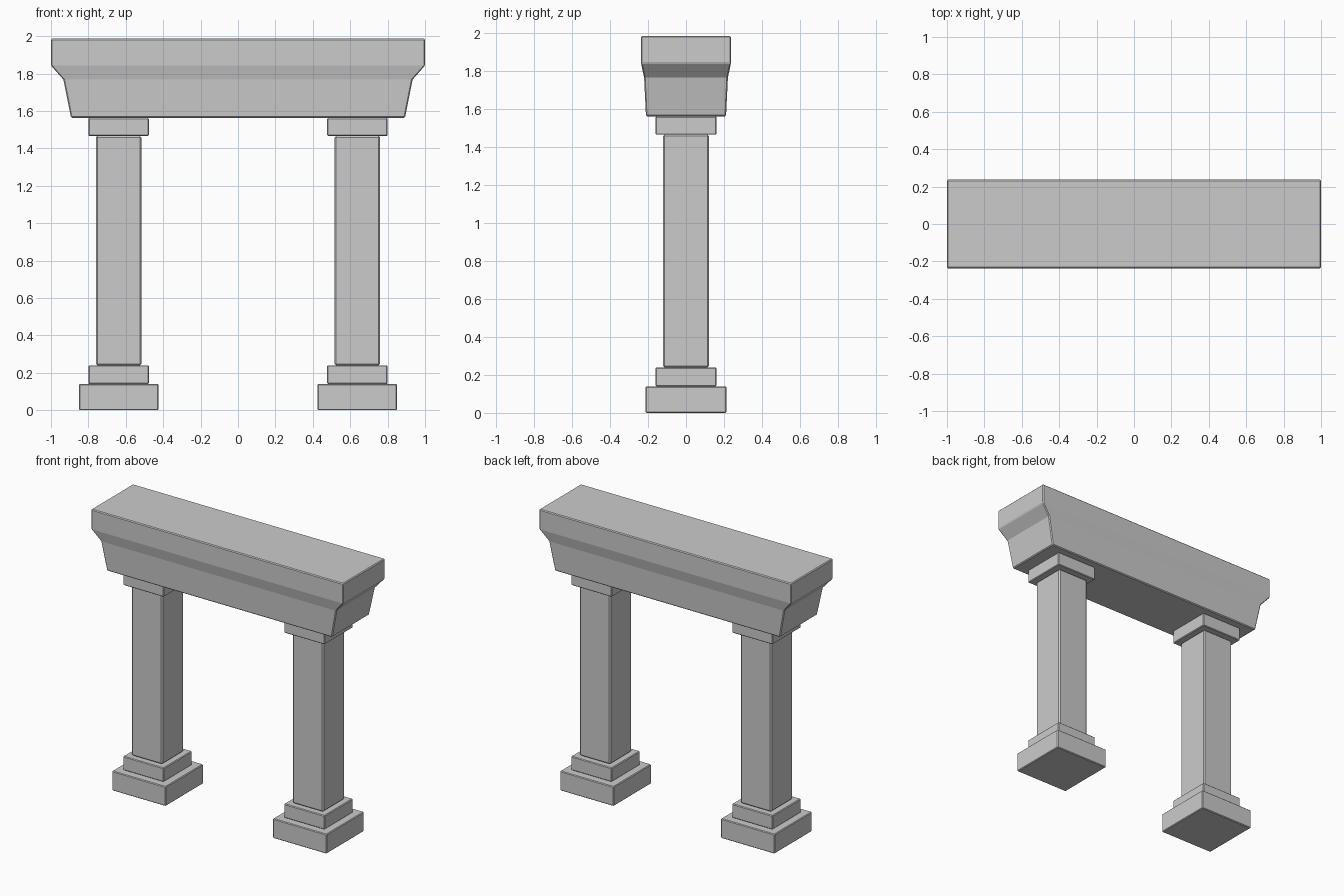
import bpy, bmesh

if "Cube" in bpy.data.objects:
    bpy.data.objects.remove(bpy.data.objects["Cube"])


def stack(name, x, levels, bevel):
    """Closed rectangular loft; levels are (half_x, half_y, z), bottom to top."""
    bm = bmesh.new()
    rings = [[bm.verts.new((x + sx * hx, sy * hy, z))
              for sx, sy in ((-1, -1), (1, -1), (1, 1), (-1, 1))]
             for hx, hy, z in levels]
    for a, b in zip(rings, rings[1:]):
        for i in range(4):
            j = (i + 1) % 4
            bm.faces.new((a[i], a[j], b[j], b[i]))
    bm.faces.new(rings[0][::-1])
    bm.faces.new(rings[-1])
    mesh = bpy.data.meshes.new(name)
    bm.to_mesh(mesh)
    bm.free()
    ob = bpy.data.objects.new(name, mesh)
    bpy.context.collection.objects.link(ob)
    mod = ob.modifiers.new("worn_edges", 'BEVEL')
    mod.width = bevel
    mod.segments = 1
    mod.limit_method = 'ANGLE'
    mod.angle_limit = 0.6
    return ob


def block(name, x, half, z0, z1, bevel=0.005):
    return stack(name, x, [(half, half, z0), (half, half, z1)], bevel)


# Two square columns: plinth, base, shaft and capital
for side, x in (("left", -0.638), ("right", 0.638)):
    block(side + "_plinth", x, 0.213, 0.0, 0.14)
    block(side + "_base", x, 0.161, 0.14, 0.24)
    block(side + "_shaft", x, 0.122, 0.24, 1.466, 0.008)
    block(side + "_capital", x, 0.161, 1.466, 1.563)

# Lintel with tapered lower body and overhanging top slab
stack("lintel", 0, [(0.893, 0.211, 1.563), (0.934, 0.221, 1.768),
                    (1.0, 0.237, 1.843), (1.0, 0.237, 1.986)], 0.006)
